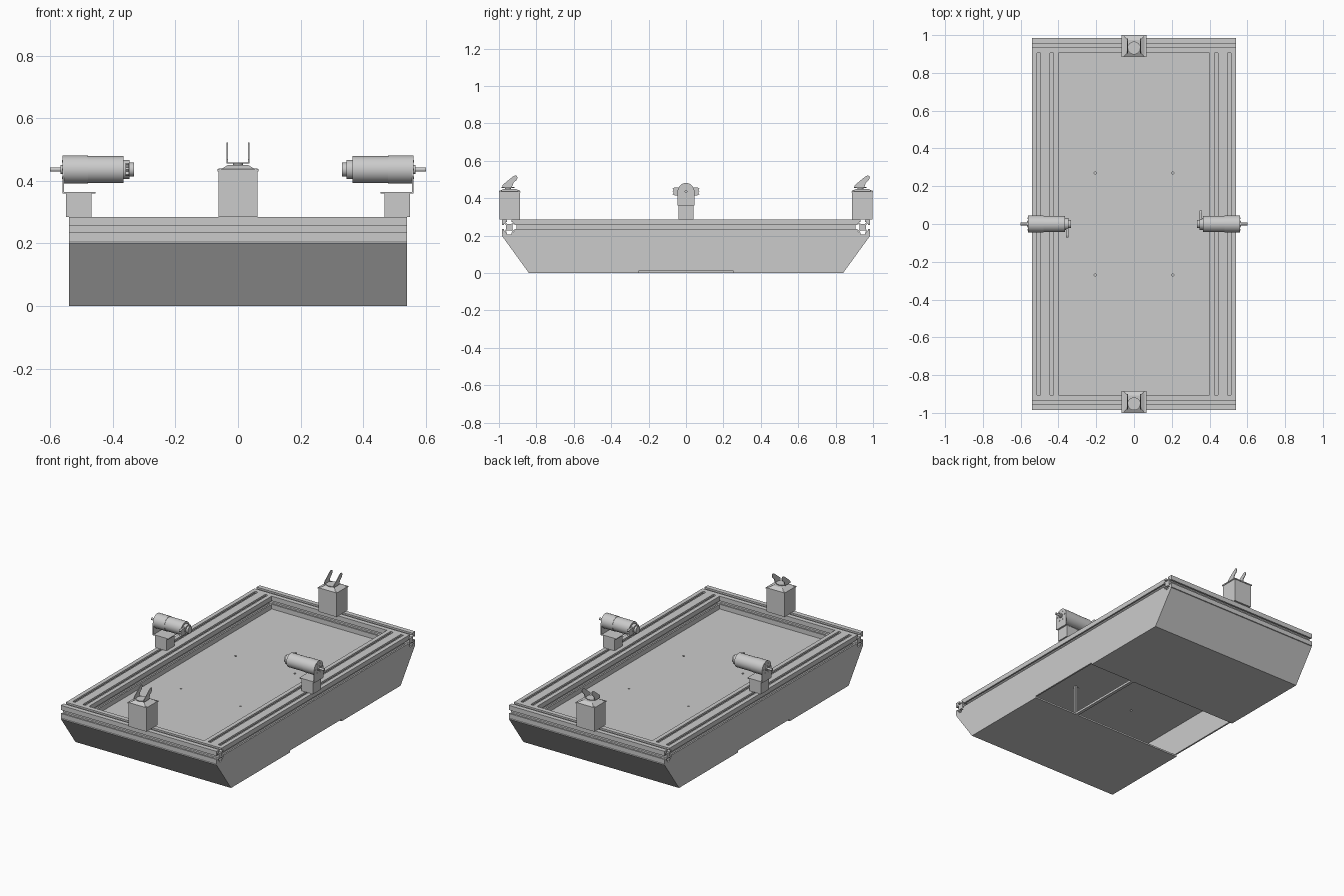
import bpy, bmesh, math
from mathutils import Matrix, Vector

if "Cube" in bpy.data.objects:
    bpy.data.objects.remove(bpy.data.objects["Cube"])

GREY = (0.6, 0.6, 0.6, 1)
grey = bpy.data.materials.new("light_grey")
grey.use_nodes = True
grey.diffuse_color = GREY
grey.node_tree.nodes["Principled BSDF"].inputs["Base Color"].default_value = GREY


def finish(name, bm, smooth=False):
    bmesh.ops.recalc_face_normals(bm, faces=bm.faces)
    mesh = bpy.data.meshes.new(name)
    bm.to_mesh(mesh)
    bm.free()
    mesh.materials.append(grey)
    ob = bpy.data.objects.new(name, mesh)
    bpy.context.collection.objects.link(ob)
    if smooth:
        bpy.ops.object.select_all(action="DESELECT")
        ob.select_set(True)
        bpy.context.view_layer.objects.active = ob
        bpy.ops.object.shade_smooth_by_angle(angle=math.radians(35))
    return ob


def prism(name, pts, axis, lo, hi):
    """Extrude a 2D outline along an axis; the outline uses the other two axes in order."""
    place = {"x": lambda u, v: (lo, u, v), "y": lambda u, v: (u, lo, v), "z": lambda u, v: (u, v, lo)}[axis]
    bm = bmesh.new()
    face = bm.faces.new([bm.verts.new(place(u, v)) for u, v in pts])
    out = bmesh.ops.extrude_face_region(bm, geom=[face])
    move = Vector([(hi - lo) * (a == axis) for a in "xyz"])
    bmesh.ops.translate(bm, vec=move, verts=[v for v in out["geom"] if isinstance(v, bmesh.types.BMVert)])
    return finish(name, bm)


def box(name, x0, x1, y0, y1, z0, z1):
    return prism(name, [(x0, y0), (x1, y0), (x1, y1), (x0, y1)], "z", z0, z1)


def cyl(name, axis, centre, length, r1, r2=None, sides=32):
    turn = {"x": Matrix.Rotation(math.pi / 2, 4, "Y"), "y": Matrix.Rotation(-math.pi / 2, 4, "X"),
            "z": Matrix()}[axis]
    bm = bmesh.new()
    bmesh.ops.create_cone(bm, cap_ends=True, segments=sides, radius1=r1, radius2=r1 if r2 is None else r2,
                          depth=length, matrix=Matrix.Translation(centre) @ turn)
    return finish(name, bm, True)


def slotted_beam(name, axis, across, wide, z0, z1, half):
    """T-slot bar: one quarter of the section, turned four times."""
    w, c, l, i = 0.27, 0.42, 0.72, 0.56
    quarter = [(c, w), (l, i), (l, w), (1, w), (1, 1), (w, 1), (w, l), (i, l), (w, c)]
    section = []
    for _ in range(4):
        section += quarter
        quarter = [(-v, u) for u, v in quarter]
    mid, tall = (z0 + z1) / 2, (z1 - z0) / 2
    return prism(name, [(across + u * wide / 2, mid + v * tall) for u, v in section], axis, -half, half)


W, DECK, TOP = 0.54, 0.205, 0.285

# Hull shell: side walls, sloping ends, split floor and deck
side = [(-0.84, 0), (-0.255, 0), (-0.255, 0.012), (0.255, 0.012), (0.255, 0), (0.84, 0),
        (0.985, 0.2), (0.98, DECK), (-0.98, DECK), (-0.985, 0.2)]
for s, label in ((-1, "right"), (1, "left")):
    prism("hull_side_" + label, side, "x", s * W, s * (W - 0.01))
for s, label in ((-1, "front"), (1, "back")):
    end = [(0.84, 0), (0.985, 0.2), (0.98, DECK), (0.967, DECK), (0.828, 0.01), (0.828, 0)]
    prism("hull_end_" + label, [(s * y, z) for y, z in end], "x", -W, W)
    box("hull_floor_" + label, -W, W, s * 0.255, s * 0.835, 0, 0.01)

deck = box("deck", -W, W, -0.975, 0.975, DECK - 0.01, DECK)
for x in (-0.205, 0.205):
    for y in (-0.27, 0.27):
        cutter = cyl("deck_hole_cutter", "z", (x, y, DECK), 0.1, 0.006, sides=16)
        cutter.hide_render = True
        cutter.hide_set(True)
        cut = deck.modifiers.new("hole", "BOOLEAN")
        cut.object = cutter
        cut.solver = "EXACT"

# Strut and post inside the floor opening
box("floor_strut", 0.215, 0.235, -0.3, 0.3, 0, 0.014)
box("floor_post", 0.225, 0.235, -0.27, -0.255, 0.01, DECK - 0.01)

# Frame of slotted beams
for s, label in ((-1, "right"), (1, "left")):
    slotted_beam("outer_beam_" + label, "y", s * 0.505, 0.07, DECK, TOP, 0.905)
    slotted_beam("inner_beam_" + label, "y", s * 0.435, 0.07, DECK, TOP, 0.905)
for s, label in ((-1, "front"), (1, "back")):
    slotted_beam("end_beam_" + label, "x", s * 0.945, 0.08, DECK, TOP, W)

# Turning fork stands on both ends, facing the same way
prong = [(-0.04, 0.456), (-0.04, 0.468), (-0.03, 0.478), (0.016, 0.515), (0.028, 0.522), (0.038, 0.519),
         (0.041, 0.508), (0.035, 0.496), (0.02, 0.483), (0.01, 0.456)]
for y, label in ((-0.942, "front"), (0.942, "back")):
    box("stand_" + label, -0.062, 0.062, y - 0.055, y + 0.055, TOP, 0.432)
    box("stand_lid_" + label, -0.066, 0.066, y - 0.058, y + 0.058, 0.43, 0.437)
    bm = bmesh.new()
    bmesh.ops.create_cone(bm, cap_ends=True, segments=4, radius1=0.055 * 2 ** 0.5, radius2=0.033 * 2 ** 0.5,
                          depth=0.013, matrix=Matrix.Translation((0, y, 0.4435)) @ Matrix.Rotation(math.pi / 4, 4, "Z"))
    finish("stand_cap_" + label, bm)
    cyl("fork_pivot_" + label, "z", (0, y - 0.01, 0.452), 0.01, 0.016)
    cyl("fork_base_" + label, "z", (0, y - 0.01, 0.457), 0.004, 0.034)
    for s in (-1, 1):
        prism("fork_prong_" + label, [(y + u, v) for u, v in prong], "x", s * 0.032, s * 0.036)
    for sx in (-1, 1):
        for sy in (-1, 1):
            cyl("lid_screw_" + label, "z", (sx * 0.057, y + sy * 0.049, 0.438), 0.004, 0.005, sides=12)

# Motors on both sides, one a half turn of the other
Z = 0.436
arch = [(-0.045, 0.36), (0.045, 0.36)] + [
    (0.045 * math.cos(a), Z + 0.045 * math.sin(a)) for a in [math.pi * k / 16 for k in range(17)]]
lug = [(0.02, 0.415), (0.06, 0.415), (0.072, 0.42), (0.066, 0.43), (0.072, 0.436), (0.066, 0.442),
       (0.072, 0.452), (0.06, 0.457), (0.02, 0.457)]
for s, label in ((-1, "right"), (1, "left")):
    box("motor_block_" + label, s * 0.468, s * 0.549, -0.04, 0.04, TOP, 0.36)
    box("bracket_foot_" + label, s * 0.455, s * 0.56, -0.042, 0.042, 0.359, 0.364)
    prism("bracket_plate_" + label, [(u * s, v) for u, v in arch], "x", s * 0.556, s * 0.56)
    cyl("gearbox_" + label, "x", (s * 0.518, 0, Z), 0.077, 0.045)
    cyl("motor_can_" + label, "x", (s * 0.4225, 0, Z), 0.115, 0.043)
    cyl("motor_rear_" + label, "x", (s * 0.356, 0, Z), 0.02, 0.031)
    cyl("motor_end_" + label, "x", (s * 0.34, 0, Z), 0.014, 0.022)
    cyl("shaft_boss_" + label, "x", (s * 0.563, 0, Z), 0.008, 0.014)
    cyl("shaft_" + label, "x", (s * 0.579, 0, Z), 0.042, 0.007, sides=20)
    prism("motor_terminal_" + label, [(u * s, v) for u, v in lug], "x", s * 0.348, s * 0.36)
    for k in range(6):
        a = math.pi * k / 3
        cyl("bracket_screw_" + label, "x", (s * 0.561, 0.031 * math.cos(a), Z + 0.031 * math.sin(a)),
            0.004, 0.004, sides=10)
